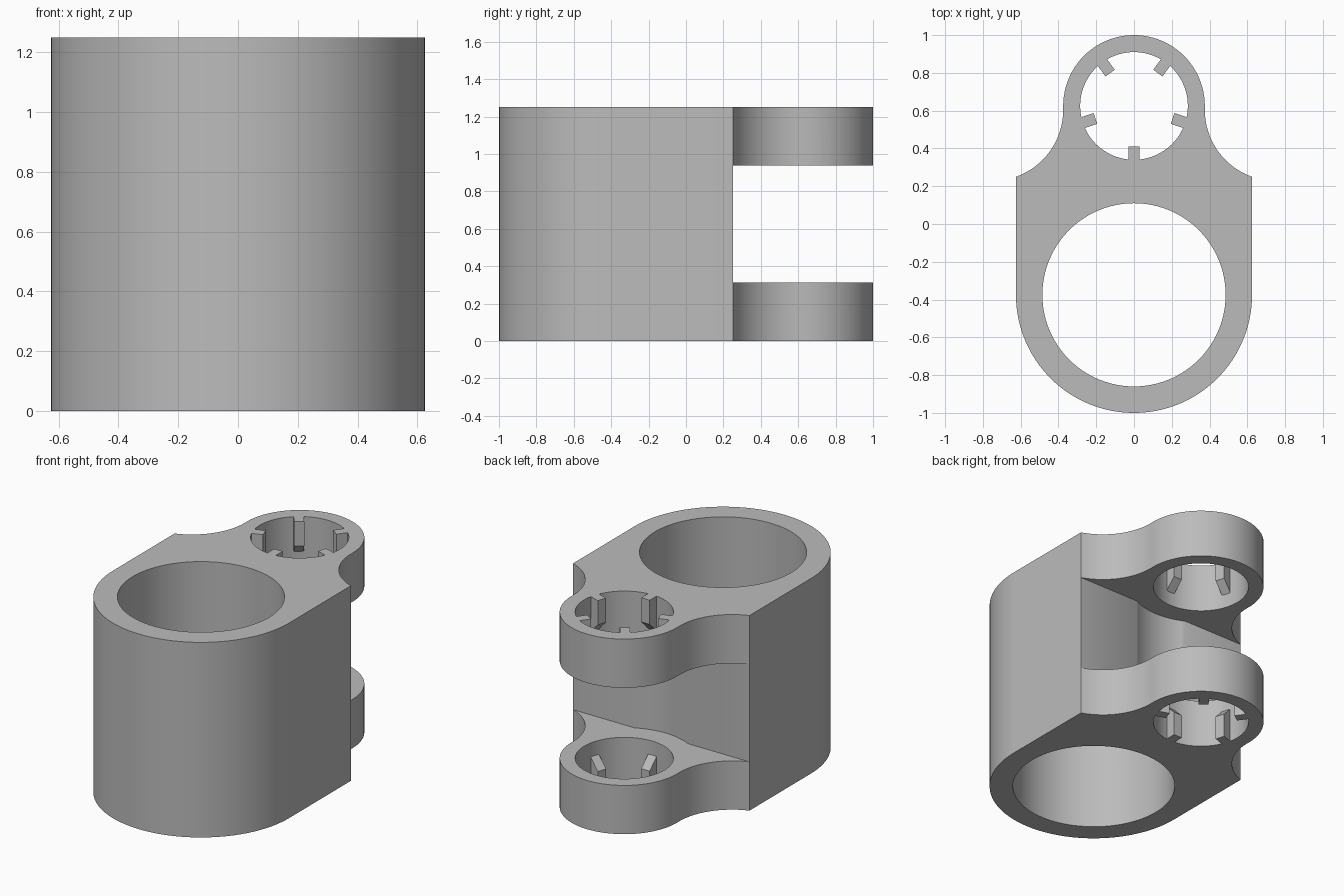
import bpy, bmesh
from math import sin, cos, pi, radians, sqrt, asin
from mathutils import Matrix, Vector

if "Cube" in bpy.data.objects:
    bpy.data.objects.remove(bpy.data.objects["Cube"], do_unlink=True)

HEIGHT, PLATE = 1.25, 0.3125
BORE_Y, RING_Y = -0.375, 0.625
BODY_R, RING_R, NECK_Y = 0.625, 0.375, 0.25

grey = bpy.data.materials.new("light grey")
grey.use_nodes = True
grey.diffuse_color = (0.5, 0.5, 0.5, 1)
grey.node_tree.nodes["Principled BSDF"].inputs["Base Color"].default_value = (0.5, 0.5, 0.5, 1)


def arc(cx, cy, r, a0, a1, n):
    return [(cx + r * cos(a0 + (a1 - a0) * i / n), cy + r * sin(a0 + (a1 - a0) * i / n))
            for i in range(n + 1)]


def add_object(name, bm):
    bmesh.ops.recalc_face_normals(bm, faces=bm.faces)
    mesh = bpy.data.meshes.new(name)
    bm.to_mesh(mesh)
    bm.free()
    mesh.materials.append(grey)
    obj = bpy.data.objects.new(name, mesh)
    bpy.context.collection.objects.link(obj)
    return obj


def prism(name, outline, z0, z1):
    bm = bmesh.new()
    face = bm.faces.new([bm.verts.new((x, y, z0)) for x, y in outline])
    top = bmesh.ops.extrude_face_region(bm, geom=[face])
    verts = [v for v in top["geom"] if isinstance(v, bmesh.types.BMVert)]
    bmesh.ops.translate(bm, verts=verts, vec=(0, 0, z1 - z0))
    return add_object(name, bm)


def activate(obj):
    bpy.ops.object.select_all(action="DESELECT")
    obj.select_set(True)
    bpy.context.view_layer.objects.active = obj


def cut(target, cutter):
    activate(target)
    mod = target.modifiers.new("cut", "BOOLEAN")
    mod.operation, mod.solver, mod.object = "DIFFERENCE", "EXACT", cutter
    bpy.ops.object.modifier_apply(modifier=mod.name)
    bpy.data.objects.remove(cutter, do_unlink=True)


# Outline: rounded front, straight flanks, concave shoulders, rounded rear eye
neck_x = 2 * RING_R
neck_cy = NECK_Y + sqrt(RING_R ** 2 - (neck_x - BODY_R) ** 2)
neck_angle = pi + asin((neck_cy - NECK_Y) / RING_R)
right_neck = arc(neck_x, neck_cy, RING_R, neck_angle, pi, 20)
left_neck = [(-x, y) for x, y in reversed(right_neck)]
outline = (arc(0, BORE_Y, BODY_R, pi, 2 * pi, 64) + right_neck
           + arc(0, RING_Y, RING_R, 0, pi, 48) + left_neck)
body = prism("hinge_body", outline, 0, HEIGHT)

# Large bore and hinge eye bore
for y, r in ((BORE_Y, 0.485), (RING_Y, 0.285)):
    cut(body, prism("bore_cutter", arc(0, y, r, 0, 2 * pi, 96)[:-1], -0.1, HEIGHT + 0.1))

# Slot between the two hinge plates, with a clearance curve in its rear wall
CLEAR_R = 0.42
half = asin(sqrt(CLEAR_R ** 2 - RING_R ** 2) / CLEAR_R)
slot = ([(-0.8, NECK_Y)] + arc(0, RING_Y, CLEAR_R, 1.5 * pi - half, 1.5 * pi + half, 16)
        + [(0.8, NECK_Y), (0.8, 1.2), (-0.8, 1.2)])
cut(body, prism("slot_cutter", slot, PLATE, HEIGHT - PLATE))
activate(body)
bpy.ops.object.shade_smooth_by_angle(angle=radians(30))

# Tapered lugs inside both eyes
lug_profile = [(0.215, 0), (0.287, 0), (0.287, 0.225), (0.215, 0.155)]


def lugs(name, flip):
    bm = bmesh.new()
    for k in range(5):
        turn = Matrix.Translation((0, RING_Y, 0)) @ Matrix.Rotation(-pi / 2 + k * 2 * pi / 5, 4, "Z")
        sides = [[bm.verts.new(turn @ Vector((r, w, HEIGHT - z if flip else z)))
                  for r, z in lug_profile] for w in (-0.03, 0.03)]
        bm.faces.new(sides[0])
        bm.faces.new(sides[1])
        for i in range(4):
            j = (i + 1) % 4
            bm.faces.new((sides[0][i], sides[0][j], sides[1][j], sides[1][i]))
    return add_object(name, bm)


lugs("lower_eye_lugs", False)
lugs("upper_eye_lugs", True)
